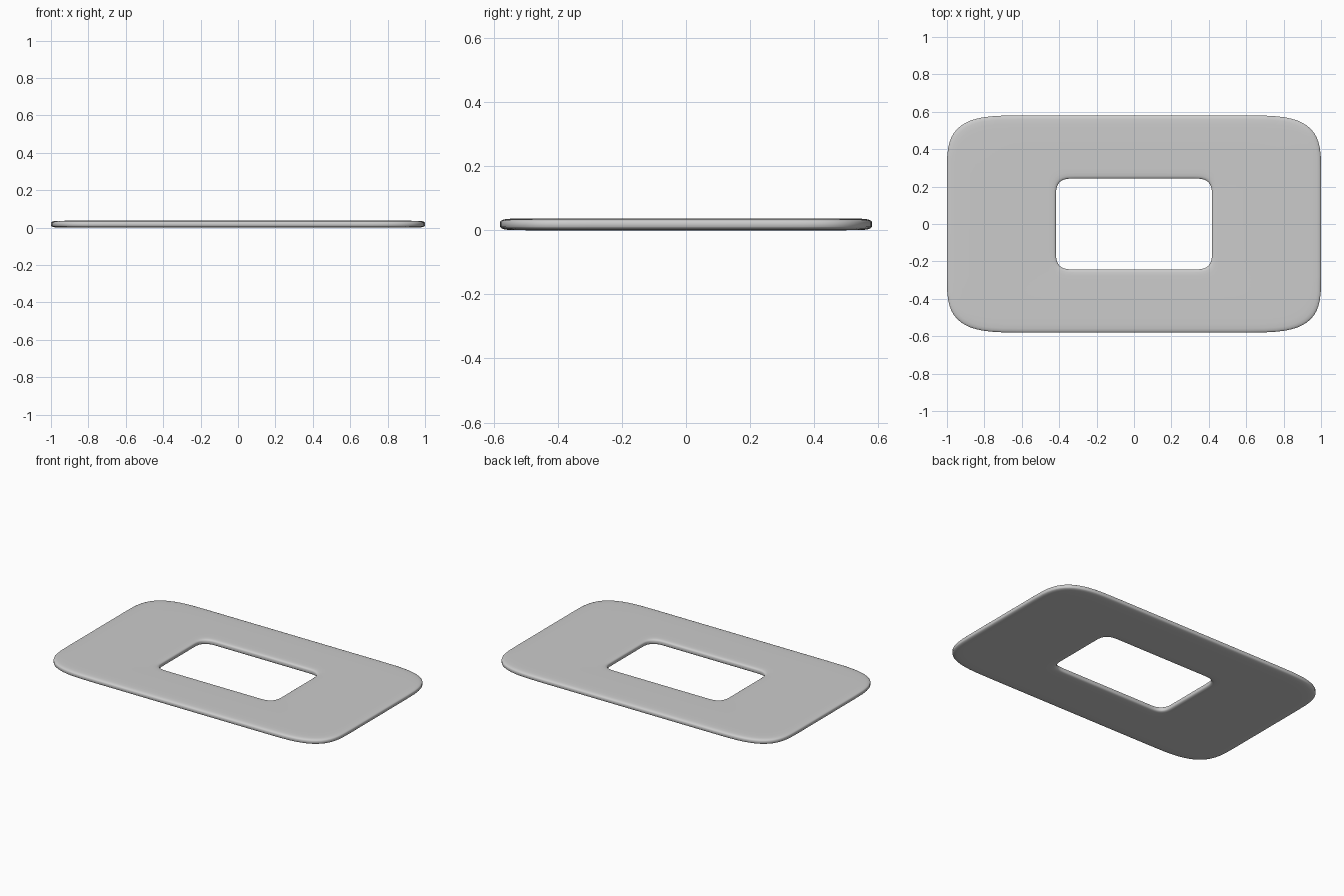
import bpy, bmesh, math

if "Cube" in bpy.data.objects:
    bpy.data.objects.remove(bpy.data.objects["Cube"])

N = 14  # segments per corner
H = 0.037


def outline(cx, cy, rx, ry, n):
    """Rounded rectangle with soft superellipse corners."""
    quarter = []
    for i in range(N + 1):
        a = math.pi / 2 * i / N
        quarter.append((cx + rx * math.cos(a) ** (2 / n) if i < N else cx,
                        cy + ry * math.sin(a) ** (2 / n)))
    pts = list(quarter)
    pts += [(-x, y) for x, y in reversed(quarter)]
    pts += [(-x, -y) for x, y in quarter]
    pts += [(x, -y) for x, y in reversed(quarter)]
    return pts


# edge rounding: (distance in from the rim, height)
edge = [(0.0, 0.0265), (0.003, 0.030), (0.010, 0.0335), (0.022, 0.0355), (0.045, 0.0365), (0.08, H)]
edge = [(d, H - z) for d, z in reversed(edge)] + edge

# closed section: up the outer rim, across the top, down the hole wall
rings = [(outline(0.60, 0.28, 0.40 - d, 0.30 - d, 3.4), z) for d, z in edge]
rings += [(outline(0.32, 0.15, 0.097 + d * 0.7, 0.093 + d * 0.7, 3.0), z)
          for d, z in reversed(edge)]

bm = bmesh.new()
loops = [[bm.verts.new((x, y, z)) for x, y in pts] for pts, z in rings]
for k, a in enumerate(loops):
    b = loops[(k + 1) % len(loops)]
    for i in range(len(a)):
        j = (i + 1) % len(a)
        bm.faces.new((a[i], a[j], b[j], b[i]))
bmesh.ops.recalc_face_normals(bm, faces=bm.faces)

# rounded plate with a rectangular opening
mesh = bpy.data.meshes.new("frame_plate")
bm.to_mesh(mesh)
bm.free()
mesh.shade_smooth()
plate = bpy.data.objects.new("frame_plate", mesh)
bpy.context.collection.objects.link(plate)
